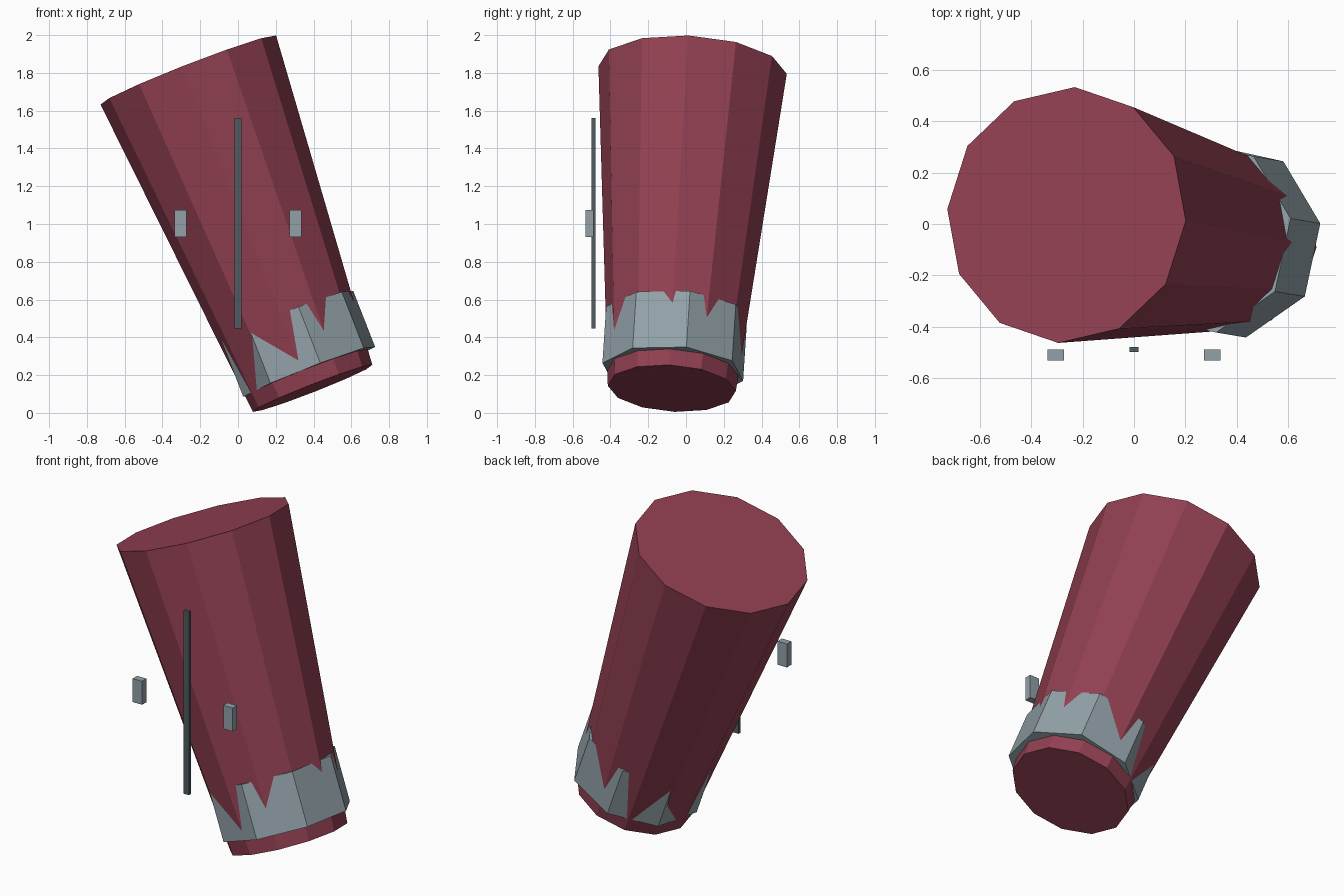
import bpy
import math
from mathutils import Vector, Matrix

if "Cube" in bpy.data.objects:
    bpy.data.objects.remove(bpy.data.objects["Cube"])


def material(name, rgb):
    m = bpy.data.materials.new(name)
    lin = [((c / 255 + 0.055) / 1.055) ** 2.4 for c in rgb]
    m.diffuse_color = (*lin, 1.0)
    m.use_nodes = True
    m.node_tree.nodes["Principled BSDF"].inputs["Base Color"].default_value = m.diffuse_color
    return m


RED = material("dark red", (146, 64, 82))
GREY = material("light grey", (146, 161, 168))
DARK = material("dark grey", (80, 91, 96))

# Tilted frame shared by the body and its band
BASE = Vector((0.395, -0.075, 0.13))
TOP = Vector((-0.263, 0.035, 1.815))
AXIS = (TOP - BASE).normalized()
SIDE = Vector((1, 0, 0))
SIDE = (SIDE - AXIS * SIDE.dot(AXIS)).normalized()
FRAME = Matrix((SIDE, AXIS.cross(SIDE), AXIS)).transposed().to_4x4()


def tapered(name, origin, sides, r1, r2, length, turn, mat):
    """Capped prism standing on origin along the tilted axis."""
    verts = []
    for r, h in ((r1, 0), (r2, length)):
        for i in range(sides):
            a = math.radians(turn) + math.tau * i / sides
            verts.append((r * math.cos(a), r * math.sin(a), h))
    faces = [(i, (i + 1) % sides, (i + 1) % sides + sides, i + sides)
             for i in range(sides)]
    faces += [tuple(reversed(range(sides))), tuple(range(sides, 2 * sides))]
    mesh = bpy.data.meshes.new(name)
    mesh.from_pydata(verts, [], faces)
    mesh.transform(Matrix.Translation(origin) @ FRAME)
    mesh.materials.append(mat)
    ob = bpy.data.objects.new(name, mesh)
    bpy.context.collection.objects.link(ob)


def box(name, centre, size, mat):
    bpy.ops.mesh.primitive_cube_add(size=1, location=centre)
    ob = bpy.context.object
    ob.name = name
    ob.scale = size
    ob.data.materials.append(mat)


# Tapered twelve-sided body
tapered("body", BASE, 12, 0.34, 0.50, (TOP - BASE).length, -4, RED)

# Eight-sided band near the narrow end, slightly off the body axis
tapered("band", Vector((0.377, -0.07, 0.217)), 8, 0.38, 0.38, 0.32, 9.6, GREY)

# Upright strip and a pair of side blocks in front
box("front_strip", (0, -0.489, 1.003), (0.036, 0.02, 1.115), DARK)
for side, x in (("left", -0.305), ("right", 0.305)):
    box(side + "_block", (x, -0.511, 1.002), (0.063, 0.042, 0.143), GREY)
